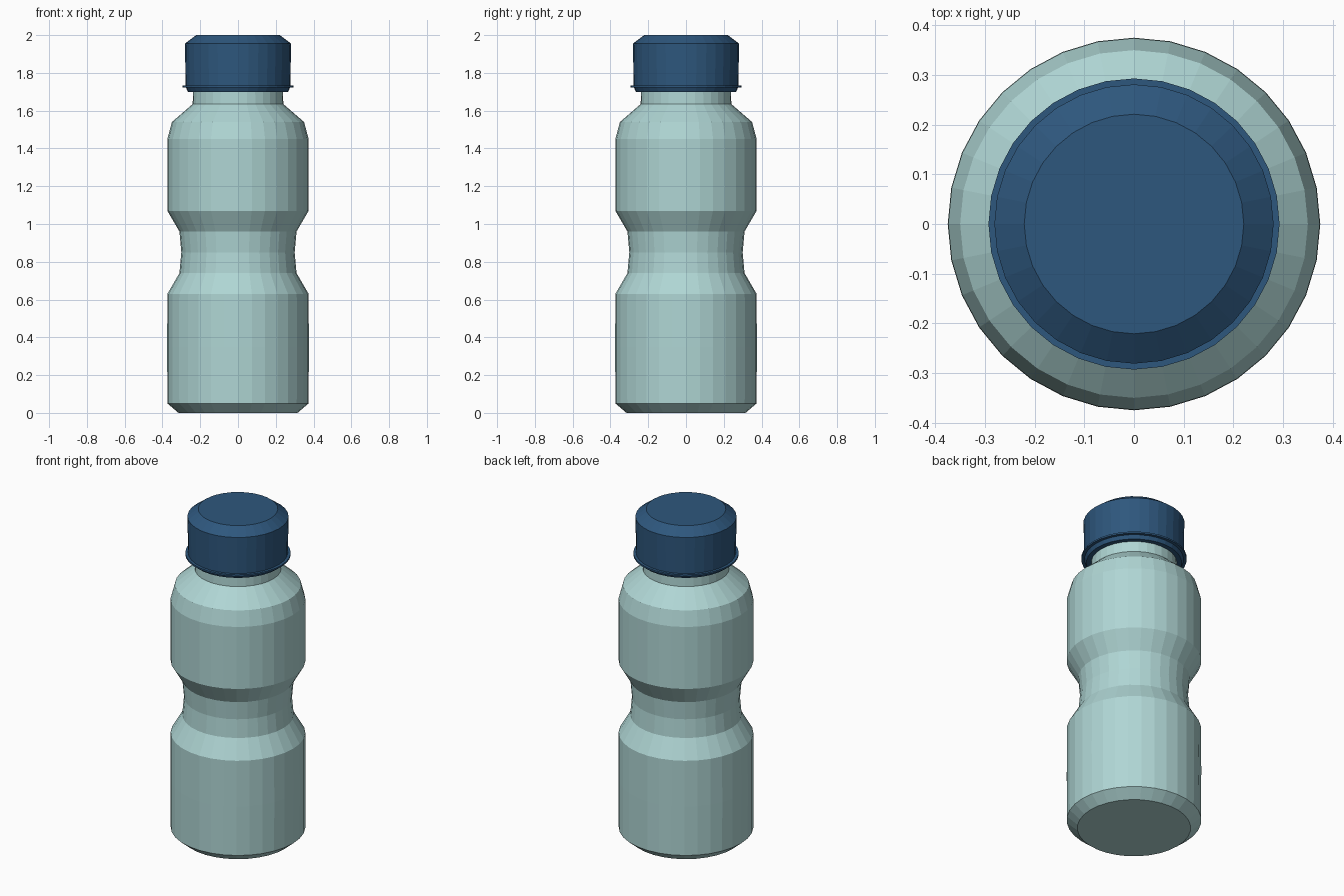
import bpy, bmesh, math

if "Cube" in bpy.data.objects:
    bpy.data.objects.remove(bpy.data.objects["Cube"])

SIDES = 32


def material(name, rgb):
    m = bpy.data.materials.new(name)
    m.diffuse_color = (*rgb, 1)
    m.use_nodes = True
    m.node_tree.nodes["Principled BSDF"].inputs["Base Color"].default_value = m.diffuse_color
    return m


def lathe(name, profile, mat):
    """Revolve an (r, z) profile about z and cap both ends with flat discs."""
    bm = bmesh.new()
    rings = []
    for r, z in profile:
        rings.append([bm.verts.new((r * math.cos(math.tau * i / SIDES),
                                    r * math.sin(math.tau * i / SIDES), z))
                      for i in range(SIDES)])
    for low, high in zip(rings, rings[1:]):
        for i in range(SIDES):
            j = (i + 1) % SIDES
            bm.faces.new((low[i], low[j], high[j], high[i]))
    bm.faces.new(rings[0][::-1])
    bm.faces.new(rings[-1])
    bmesh.ops.recalc_face_normals(bm, faces=bm.faces)
    mesh = bpy.data.meshes.new(name)
    bm.to_mesh(mesh)
    bm.free()
    mesh.materials.append(mat)
    obj = bpy.data.objects.new(name, mesh)
    bpy.context.collection.objects.link(obj)
    return obj


plastic = material("pale_aqua", (0.43, 0.67, 0.66))
blue = material("dark_blue", (0.027, 0.095, 0.205))

# Bottle: chamfered base, pinched grip, rounded shoulder, neck
lathe("bottle_body", [
    (0.315, 0), (0.374, 0.05), (0.375, 0.35), (0.374, 0.63),
    (0.31, 0.74), (0.30, 0.85), (0.31, 0.96), (0.374, 1.07),
    (0.374, 1.45), (0.35, 1.54), (0.24, 1.635), (0.238, 1.71),
], plastic)

# Screw cap with bevelled top
lathe("cap", [(0.265, 1.70), (0.277, 1.725), (0.281, 1.955), (0.221, 2.0)], blue)

# Thin flange at the foot of the cap
lathe("cap_flange", [(0.293, 1.722), (0.293, 1.732)], blue)
